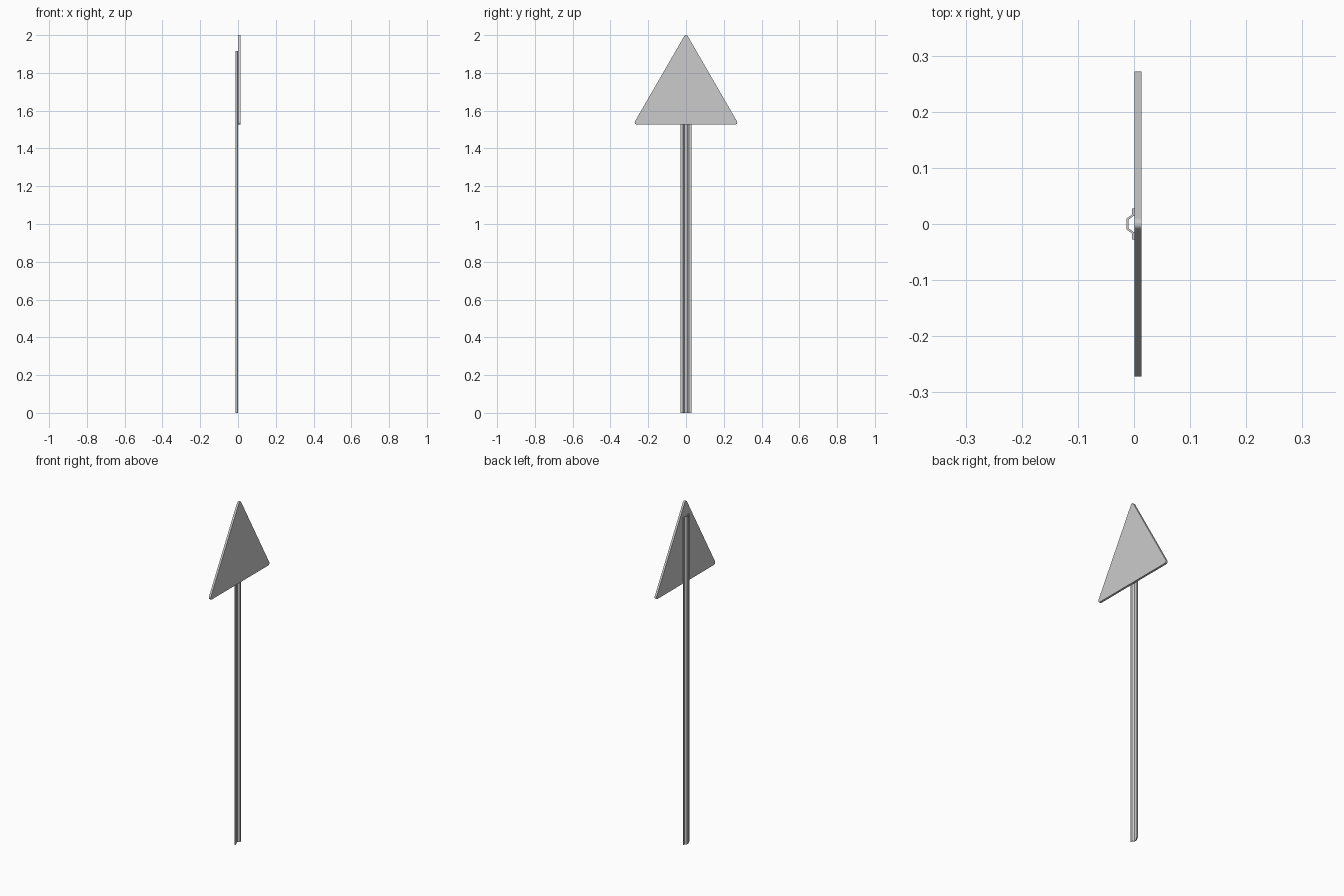
import bpy, bmesh
from math import sin, cos, radians, sqrt
from mathutils import Vector

if "Cube" in bpy.data.objects:
    bpy.data.objects.remove(bpy.data.objects["Cube"])


def prism(name, outline, direction):
    """Extrude a closed planar outline into a solid object."""
    bm = bmesh.new()
    face = bm.faces.new([bm.verts.new(p) for p in outline])
    ext = bmesh.ops.extrude_face_region(bm, geom=[face], use_keep_orig=True)
    verts = [v for v in ext["geom"] if isinstance(v, bmesh.types.BMVert)]
    bmesh.ops.translate(bm, verts=verts, vec=Vector(direction))
    bmesh.ops.recalc_face_normals(bm, faces=bm.faces)
    mesh = bpy.data.meshes.new(name)
    bm.to_mesh(mesh)
    bm.free()
    obj = bpy.data.objects.new(name, mesh)
    bpy.context.collection.objects.link(obj)
    return obj


# Post: hat-channel profile, half outline mirrored across y
outer = [(-0.013, 0.010), (-0.0035, 0.017), (-0.0035, 0.028), (0.001, 0.028)]
inner = [(0.001, 0.0155), (-0.0095, 0.008)]
half = outer + inner
profile = half + [(x, -y) for x, y in reversed(half)]
prism("post", [(x, y, 0) for x, y in profile], (0, 0, 1.916))

# Sign plate: equilateral triangle with rounded corners
c, r, steps = 0.2605, 0.011, 5
top = 2.0 - r
corners = [((0, top), 90), ((-c, top - c * sqrt(3)), 210), ((c, top - c * sqrt(3)), 330)]
outline = []
for (cy, cz), mid in corners:
    for i in range(steps + 1):
        a = radians(mid - 60 + 120 * i / steps)
        outline.append((0.001, cy + r * cos(a), cz + r * sin(a)))
prism("sign_plate", outline, (0.012, 0, 0))
